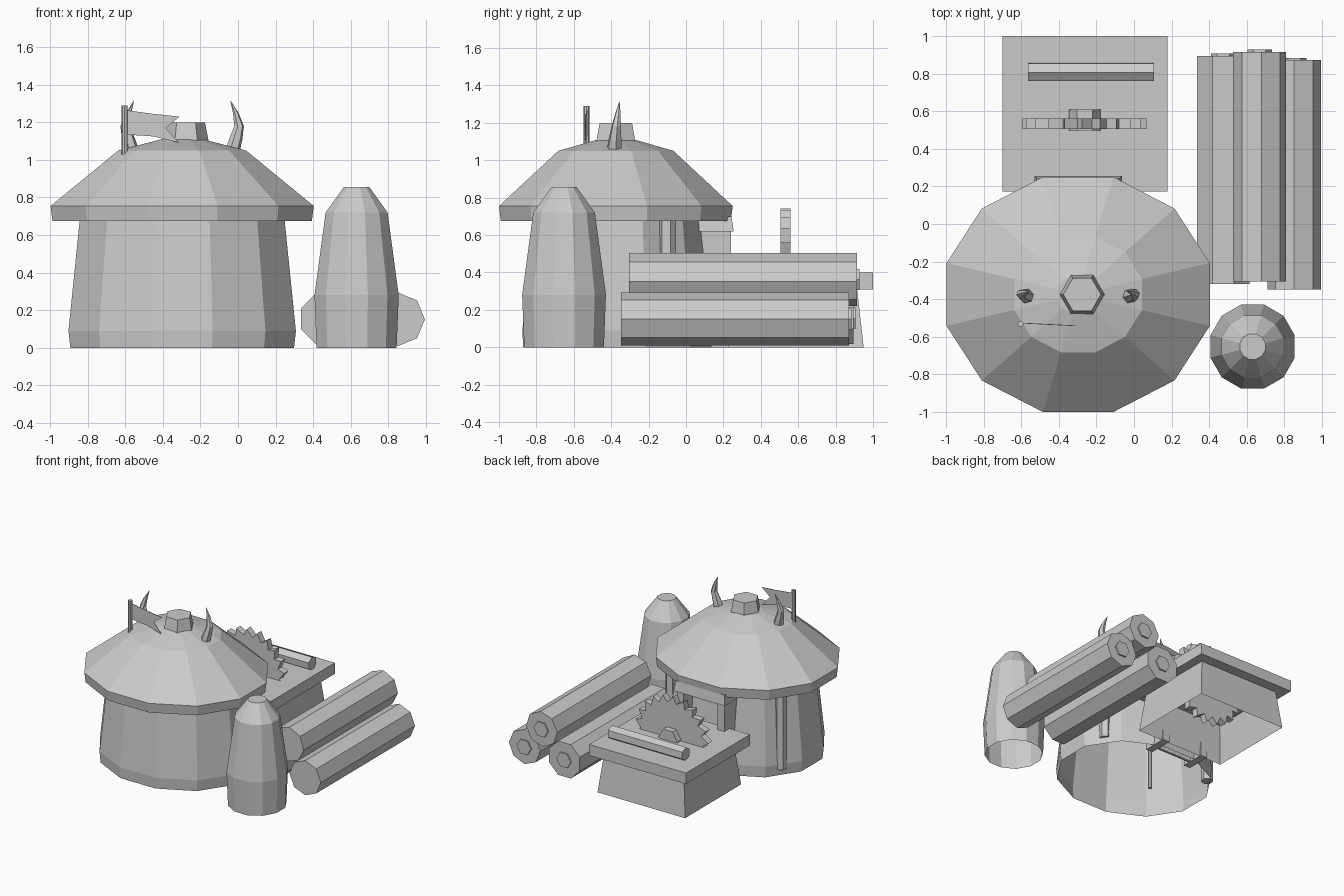
import bpy, bmesh, math
from mathutils import Vector

cube = bpy.data.objects.get("Cube")
if cube:
    bpy.data.objects.remove(cube)

grey = bpy.data.materials.new("plain grey")
grey.use_nodes = True
grey.diffuse_color = (0.6, 0.6, 0.6, 1)
grey.node_tree.nodes["Principled BSDF"].inputs["Base Color"].default_value = grey.diffuse_color


def finish(name, bm):
    bmesh.ops.recalc_face_normals(bm, faces=bm.faces[:])
    mesh = bpy.data.meshes.new(name)
    bm.to_mesh(mesh)
    bm.free()
    mesh.materials.append(grey)
    ob = bpy.data.objects.new(name, mesh)
    bpy.context.collection.objects.link(ob)
    return ob


def loft(name, rings, cap_start=True, cap_end=True):
    """Skin a list of point rings with equal counts."""
    bm = bmesh.new()
    loops = [[bm.verts.new(p) for p in ring] for ring in rings]
    n = len(loops[0])
    for a, b in zip(loops, loops[1:]):
        for i in range(n):
            j = (i + 1) % n
            bm.faces.new((a[i], a[j], b[j], b[i]))
    if cap_start:
        bm.faces.new(loops[0][::-1])
    if cap_end:
        bm.faces.new(loops[-1])
    return finish(name, bm)


def flat_ring(cx, cy, z, rx, ry, sides, turn):
    """Horizontal polygon ring."""
    step = 2 * math.pi / sides
    return [(cx + rx * math.cos((i + turn) * step), cy + ry * math.sin((i + turn) * step), z)
            for i in range(sides)]


def rod(name, start, end, radius, sides, turn=0.0):
    """Prism running between two points."""
    start, end = Vector(start), Vector(end)
    axis = (end - start).normalized()
    u = Vector((1, 0, 0)) if abs(axis.x) < 0.9 else Vector((0, 1, 0))
    v = axis.cross(u)
    step = 2 * math.pi / sides
    offs = [radius * (u * math.cos((i + turn) * step) + v * math.sin((i + turn) * step))
            for i in range(sides)]
    return loft(name, [[start + o for o in offs], [end + o for o in offs]])


def block(name, x, y, z, taper_x=0.0, taper_y=0.0, open_bottom=False):
    """Box given by ranges, drawn in by the taper at the top."""
    rings = []
    for h, tx, ty in ((z[0], 0, 0), (z[1], taper_x, taper_y)):
        rings.append([(x[0] + tx, y[0] + ty, h), (x[1] - tx, y[0] + ty, h),
                      (x[1] - tx, y[1] - ty, h), (x[0] + tx, y[1] - ty, h)])
    return loft(name, rings, cap_start=not open_bottom)


def plate_xz(name, outline, y0, y1, slope=0.0):
    """Extrude an x-z outline along y, optionally skewed along x."""
    return loft(name, [[(x, y + slope * x, z) for x, z in outline] for y in (y0, y1)])


# Hut: walls open underneath, wide roof with a lip, both twelve sided
HX, HY, WALL_Y = -0.297, -0.375, -0.355
flat = 1 / math.cos(math.pi / 12)
walls = [(0.595, 0.515, 0), (0.605, 0.52, 0.09), (0.545, 0.46, 0.68)]
roof = [(0.5, 0.42, 0.68), (0.69, 0.615, 0.675), (0.7, 0.625, 0.755),
        (0.34, 0.308, 1.05), (0.11, 0.1, 1.11)]
loft("hut_walls", [flat_ring(HX, WALL_Y, z, a * flat, b * flat, 12, 0.5) for a, b, z in walls],
     False, False)
loft("hut_roof", [flat_ring(HX, HY, z, a * flat, b * flat, 12, 0.5) for a, b, z in roof],
     False, True)
loft("roof_cap", [flat_ring(-0.276, HY, z, r, r, 6, 0) for r, z in ((0.122, 1.09), (0.1, 1.2))])

# Curved horns on both sides of the roof, leaning slightly back
horn = [(0.262, -0.386, 1.03, 0.042), (0.285, -0.38, 1.11, 0.036), (0.303, -0.373, 1.18, 0.026),
        (0.285, -0.364, 1.25, 0.015), (0.257, -0.356, 1.315, 0.001)]
for side, label in ((1, "left"), (-1, "right")):
    loft(label + "_horn", [flat_ring(HX + side * x, y, z, r, r, 6, 0.2)
                           for x, y, z, r in horn])
    # Wall post beside the doorway
    px = HX + side * 0.5
    rod(label + "_wall_post", (px, -0.097, 0.05), (px, -0.097, 0.69), 0.045, 6, 0.3)

# Flag on a long pole
rod("flag_pole", (-0.603, -0.532, 0.11), (-0.603, -0.532, 1.29), 0.016, 8)
plate_xz("flag", [(-0.6, 1.265), (-0.45, 1.245), (-0.31, 1.23), (-0.385, 1.17),
                  (-0.315, 1.092), (-0.45, 1.125), (-0.6, 1.135)], -0.559, -0.555, -0.05)

# Doorway at the back
for x0, label in ((-0.515, "right"), (-0.145, "left")):
    block(label + "_door_jamb", (x0, x0 + 0.06), (0.04, 0.24), (0, 0.62))
block("door_lintel", (-0.53, -0.065), (0.035, 0.255), (0.62, 0.7), 0.012, 0.012)
block("door", (-0.46, -0.14), (0.1, 0.12), (0, 0.62))

# Saw table
block("table_base", (-0.657, 0.137), (0.225, 0.95), (0, 0.31), 0.035, 0.035, True)
block("table_top", (-0.7, 0.178), (0.172, 1.0), (0.31, 0.4))
SX, SZ, teeth = -0.262, 0.41, 22
blade = []
for i in range(teeth):
    for shift, radius in ((0, 0.28), (0.65, 0.333)):
        a = 2 * math.pi * (i + shift) / teeth
        blade.append((SX + radius * math.cos(a), SZ + radius * math.sin(a)))
plate_xz("saw_blade", blade, 0.506, 0.56)
rod("saw_hub", (SX, 0.498, SZ), (SX, 0.61, SZ), 0.085, 6)
rod("table_bar", (-0.565, 0.81, 0.448), (0.107, 0.81, 0.448), 0.054, 6, 0.58)

# Stacked logs with a thin core on the back end
logs = [("inner_log", 0.475, 0.155, -0.32, 0.895, 0.15, 0.5),
        ("upper_log", 0.668, 0.363, -0.305, 0.915, 0.142, 0.1),
        ("outer_log", 0.852, 0.152, -0.348, 0.872, 0.142, 0.0)]
for name, x, z, front, back, radius, turn in logs:
    rod(name, (x, front, z), (x, back, z), radius, 8, turn)
    rod(name + "_core", (x, back - 0.01, z), (x, back + 0.012, z), 0.065, 6)

# Rounded silo, open underneath
silo = [(0.213, 0), (0.224, 0.28), (0.165, 0.72), (0.068, 0.856)]
loft("silo", [flat_ring(0.631, -0.652, z, r * flat, r * flat, 12, 0.5) for r, z in silo],
     False, True)
